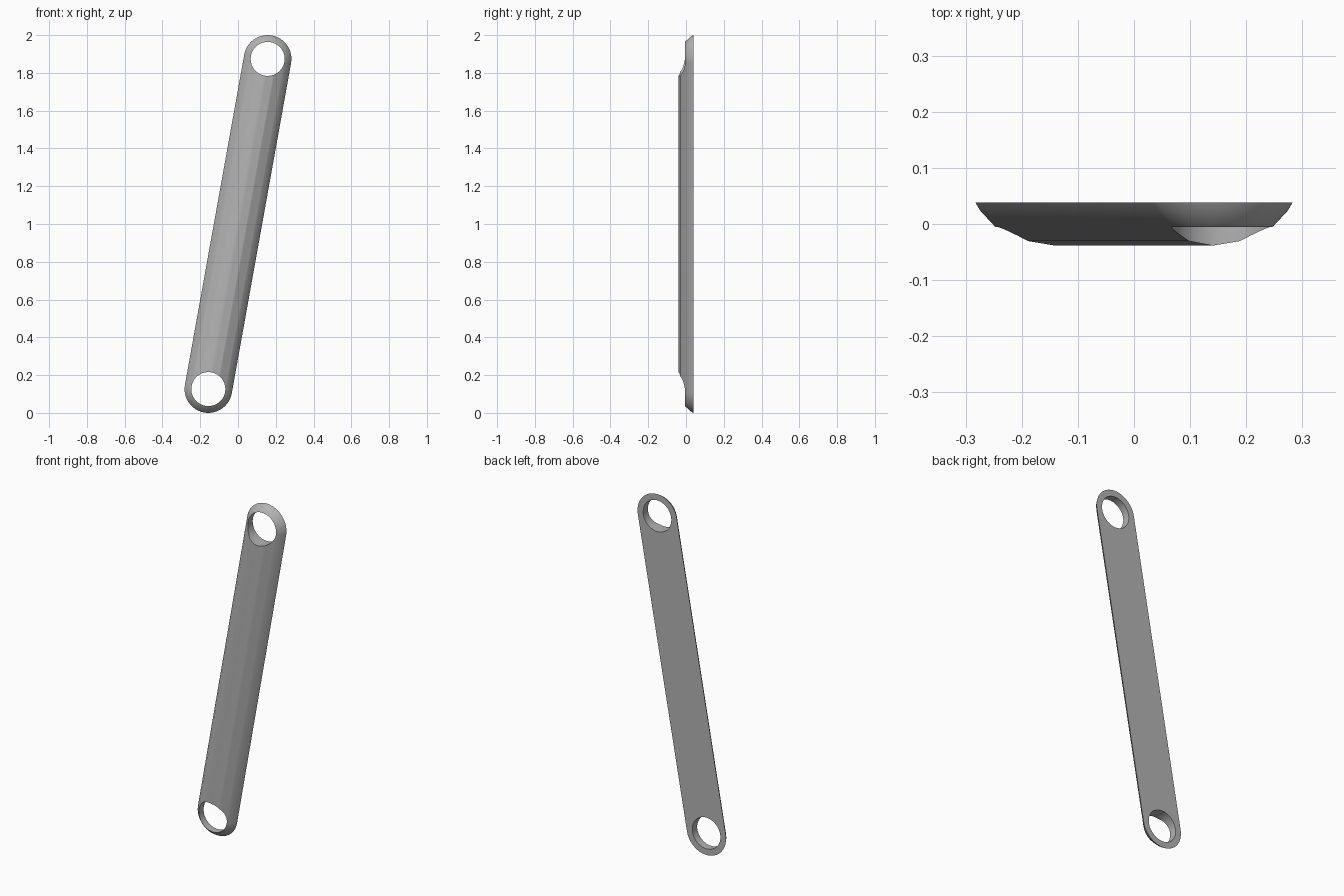
import bpy, bmesh, math
from mathutils import Matrix, Vector

cube = bpy.data.objects.get("Cube")
if cube:
    bpy.data.objects.remove(cube, do_unlink=True)

HALF = 0.888        # half distance between the two eye centres
TILT = math.atan2(0.157, 0.874)
HOLE = 0.09
STEPS = 24          # segments around each rounded end
# Domed cross-section: (half width, depth) from the flat back to the front ridge
PROFILE = [(0.126, 0.0385), (0.117, 0.0235), (0.091, -0.0045),
           (0.046, -0.0305), (0.0, -0.0385)]
PLACE = Matrix.Translation((0, 0, 1)) @ Matrix.Rotation(TILT, 4, "Y")

steel = bpy.data.materials.new("grey metal")
steel.use_nodes = True
steel.diffuse_color = (0.45, 0.45, 0.45, 1)
steel.node_tree.nodes["Principled BSDF"].inputs["Base Color"].default_value = (0.45, 0.45, 0.45, 1)


def make_object(name, bm):
    bmesh.ops.recalc_face_normals(bm, faces=bm.faces[:])
    mesh = bpy.data.meshes.new(name)
    bm.to_mesh(mesh)
    bm.free()
    mesh.materials.append(steel)
    obj = bpy.data.objects.new(name, mesh)
    obj.matrix_world = PLACE
    bpy.context.collection.objects.link(obj)
    return obj


def round_ended_ring(bm, width, depth):
    """Outline with a half circle at each end."""
    ring = []
    for end in (1, -1):
        for i in range(STEPS + 1):
            a = math.pi * i / STEPS
            ring.append(bm.verts.new((end * width * math.cos(a), depth,
                                      end * (HALF + width * math.sin(a)))))
    return ring


# Link bar: stacked outlines narrowing to a ridge
bm = bmesh.new()
rings = [round_ended_ring(bm, w, d) for w, d in PROFILE]
bm.faces.new(rings[0])
for low, high in zip(rings, rings[1:]):
    for i in range(len(low)):
        j = (i + 1) % len(low)
        bm.faces.new((low[i], low[j], high[j], high[i]))
bmesh.ops.remove_doubles(bm, verts=bm.verts[:], dist=0.0001)
bar = make_object("link_bar", bm)

# Round eye through each end
bm = bmesh.new()
for end in (1, -1):
    bmesh.ops.create_cone(bm, cap_ends=True, segments=48, radius1=HOLE, radius2=HOLE, depth=0.4,
                          matrix=Matrix.Translation(Vector((0, 0, end * HALF)))
                          @ Matrix.Rotation(math.pi / 2, 4, "X"))
cutter = make_object("eye_cutter", bm)
cutter.hide_render = True

cut = bar.modifiers.new("eyes", "BOOLEAN")
cut.operation = "DIFFERENCE"
cut.solver = "EXACT"
cut.object = cutter
bpy.ops.object.select_all(action="DESELECT")
bar.select_set(True)
bpy.context.view_layer.objects.active = bar
bpy.ops.object.modifier_apply(modifier=cut.name)
bpy.data.objects.remove(cutter, do_unlink=True)
bpy.ops.object.shade_smooth_by_angle(angle=math.radians(35))
